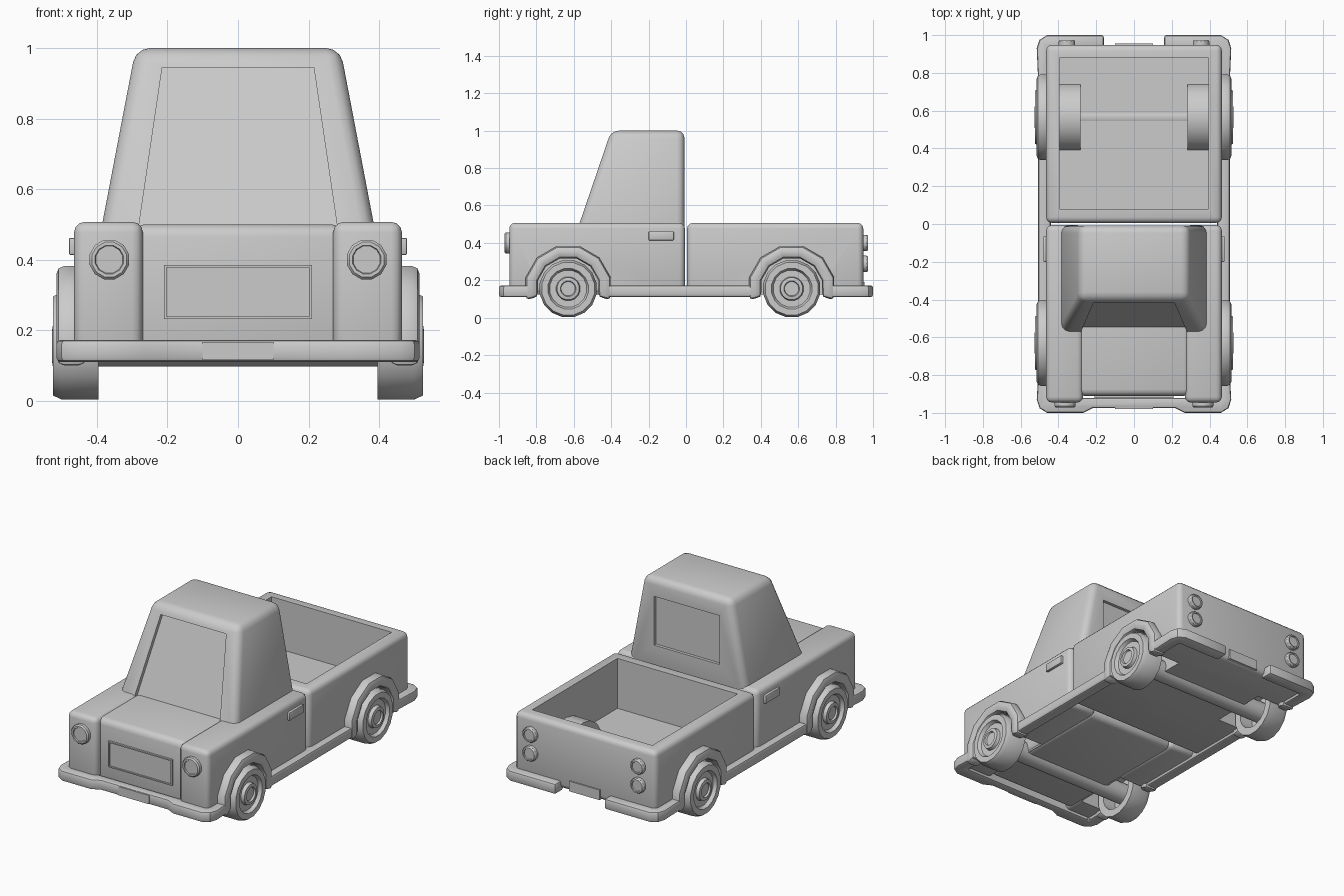
import bpy, bmesh
from math import sin, cos, pi, radians
from mathutils import Matrix, Vector

if "Cube" in bpy.data.objects:
    bpy.data.objects.remove(bpy.data.objects["Cube"])

cutters = []
WHEEL_Y = (-0.63, 0.565)
HUB_Z = 0.155


def finish(bm, name, bevel=0.0, segs=3):
    bmesh.ops.remove_doubles(bm, verts=bm.verts, dist=1e-5)
    bmesh.ops.recalc_face_normals(bm, faces=bm.faces)
    me = bpy.data.meshes.new(name)
    bm.to_mesh(me)
    bm.free()
    ob = bpy.data.objects.new(name, me)
    bpy.context.collection.objects.link(ob)
    if bevel:
        m = ob.modifiers.new("Bevel", 'BEVEL')
        m.width, m.segments = bevel, segs
        m.limit_method, m.angle_limit = 'ANGLE', radians(40)
    return ob


def loft(name, a, b, bevel=0.0, segs=3):
    """Closed solid between two loops with equal point counts."""
    bm = bmesh.new()
    va, vb = [bm.verts.new(p) for p in a], [bm.verts.new(p) for p in b]
    bm.faces.new(va)
    bm.faces.new(vb)
    for i in range(len(a)):
        j = (i + 1) % len(a)
        bm.faces.new((va[i], va[j], vb[j], vb[i]))
    return finish(bm, name, bevel, segs)


def rect(x0, x1, y0, y1, z):
    return [(x0, y0, z), (x1, y0, z), (x1, y1, z), (x0, y1, z)]


def box(name, x0, x1, y0, y1, z0, z1, bevel=0.0, segs=3):
    return loft(name, rect(x0, x1, y0, y1, z0), rect(x0, x1, y0, y1, z1), bevel, segs)


def lathe(name, profile, direction, loc, n):
    """Spin (radius, distance) pairs about an axis through loc."""
    bm = bmesh.new()
    rot = Vector((0, 0, 1)).rotation_difference(Vector(direction)).to_matrix().to_4x4()
    rings = [[bm.verts.new((r * cos(2 * pi * (k + .5) / n), r * sin(2 * pi * (k + .5) / n), h))
              for k in range(n)] for r, h in profile]
    for p, q in zip(rings, rings[1:]):
        for k in range(n):
            j = (k + 1) % n
            bm.faces.new((p[k], p[j], q[j], q[k]))
    bm.transform(Matrix.Translation(loc) @ rot)
    return finish(bm, name)


def cutter(ob):
    ob.hide_render = True
    cutters.append(ob)
    return ob


def cut(ob, *tools):
    for t in tools:
        m = ob.modifiers.new("Cut", 'BOOLEAN')
        m.operation, m.object, m.solver = 'DIFFERENCE', t, 'EXACT'


# wheel-well cutters
wells = {(s, y): cutter(lathe("well_cutter", [(0, .29), (.175, .29), (.175, .7), (0, .7)],
                              (s, 0, 0), (0, y, HUB_Z), 16))
         for s in (-1, 1) for y in WHEEL_Y}

# hood and front fenders
box("hood", -.30, .30, -.91, -.02, .125, .50, .035)
for s in (-1, 1):
    x0, x1 = sorted((s * .27, s * .465))
    f = box("front_fender", x0, x1, -.945, -.006, .125, .507, .03)
    cut(f, wells[s, WHEEL_Y[0]])

# cabin with recessed windscreen and rear window
cab = loft("cabin", rect(-.395, .395, -.588, -.008, .45), rect(-.29, .29, -.40, -.008, 1.0), .04)


def screen(x, z):
    y = -.565 + (z - .505) * .333 + .022
    return [(-x, y, z), (x, y, z), (x, y - .2, z), (-x, y - .2, z)]


cut(cab, cutter(loft("windscreen_cutter", screen(.282, .49), screen(.215, .945))),
    cutter(box("rear_window_cutter", -.215, .215, -.026, .1, .60, .89)))

# grille panel with thin raised frame
grille = box("grille", -.21, .21, -.922, -.88, .232, .385)
cut(grille, cutter(box("grille_cutter", -.203, .203, -1, -.914, .239, .378)))

# cargo bed
bed = box("cargo_bed", -.465, .465, .006, .948, .125, .507, .03)
cut(bed, cutter(box("bed_cutter", -.395, .395, .08, .88, .21, .7)),
    *[wells[s, WHEEL_Y[1]] for s in (-1, 1)])

# bumper and side sill as one band, open at the rear centre
outer = [(.16, 1), (.46, 1), (.50, .975), (.515, .93), (.507, .75), (.507, -.80),
         (.515, -.93), (.50, -.975), (.46, -1), (.27, -1), (.22, -.975)]
inner = [(.44, -.92), (.44, .92), (.16, .92)]
loop = outer + [(-x, y) for x, y in reversed(outer)] + \
    [(-x, y) for x, y in reversed(inner)] + inner
band = loft("bumper_and_sills", [(x, y, .11) for x, y in loop],
            [(x, y, .172) for x, y in loop], .012, 2)
cut(band, *wells.values())

# wheels, arches, inner liners
tyre = [(0, .48), (.11, .48), (.11, .395), (.155, .395), (.155, .50), (.143, .525), (.11, .525),
        (.10, .505), (.065, .505), (.06, .525), (.042, .528), (.038, .518), (0, .518)]
for y in WHEEL_Y:
    lathe("axle", [(0, -.485), (.06, -.485), (.06, .485), (0, .485)], (1, 0, 0), (0, y, HUB_Z), 16)
    for s in (-1, 1):
        lathe("wheel", tyre, (s, 0, 0), (0, y, HUB_Z), 16)
        angles = [radians(-15 + 210 * i / 7) for i in range(8)]
        pts = [(y + r * cos(a), HUB_Z + r * sin(a))
               for r, seq in ((.235, angles), (.168, angles[::-1])) for a in seq]
        loft("wheel_arch", [(s * .43, *p) for p in pts], [(s * .515, *p) for p in pts], .022, 2)
        half = [pi * i / 8 for i in range(9)]
        cap = [(y + .185 * cos(a), HUB_Z + .185 * sin(a)) for a in half]
        liner = loft("wheel_well", [(s * .282, *p) for p in cap], [(s * .44, *p) for p in cap])
        cut(liner, wells[s, y])

# lamps and door handles
lamp = [(0, -.03), (1, -.03), (1, .018), (.88, .026), (.72, .026), (.68, .02), (0, .02)]
for s in (-1, 1):
    lathe("headlight", [(r * .058, h) for r, h in lamp], (0, -1, 0), (s * .365, -.945, .40), 12)
    for z in (.40, .288):
        lathe("tail_light", [(r * .045, h) for r, h in lamp], (0, 1, 0), (s * .355, .948, z), 12)
    x0, x1 = sorted((s * .45, s * .48))
    box("door_handle", x0, x1, -.20, -.065, .413, .462, .006, 2)

# number plates
box("rear_plate", -.10, .10, .93, .955, .13, .19)
box("front_plate", -.10, .10, -.979, -.95, .115, .167)

# bake modifiers, drop cutters, shade
bpy.ops.object.select_all(action='DESELECT')
parts = [o for o in bpy.context.scene.objects if o not in cutters]
for o in parts:
    o.select_set(True)
bpy.context.view_layer.objects.active = parts[0]
bpy.ops.object.convert(target='MESH')
bpy.ops.object.shade_smooth_by_angle(angle=radians(32))
for c in cutters:
    bpy.data.objects.remove(c)
